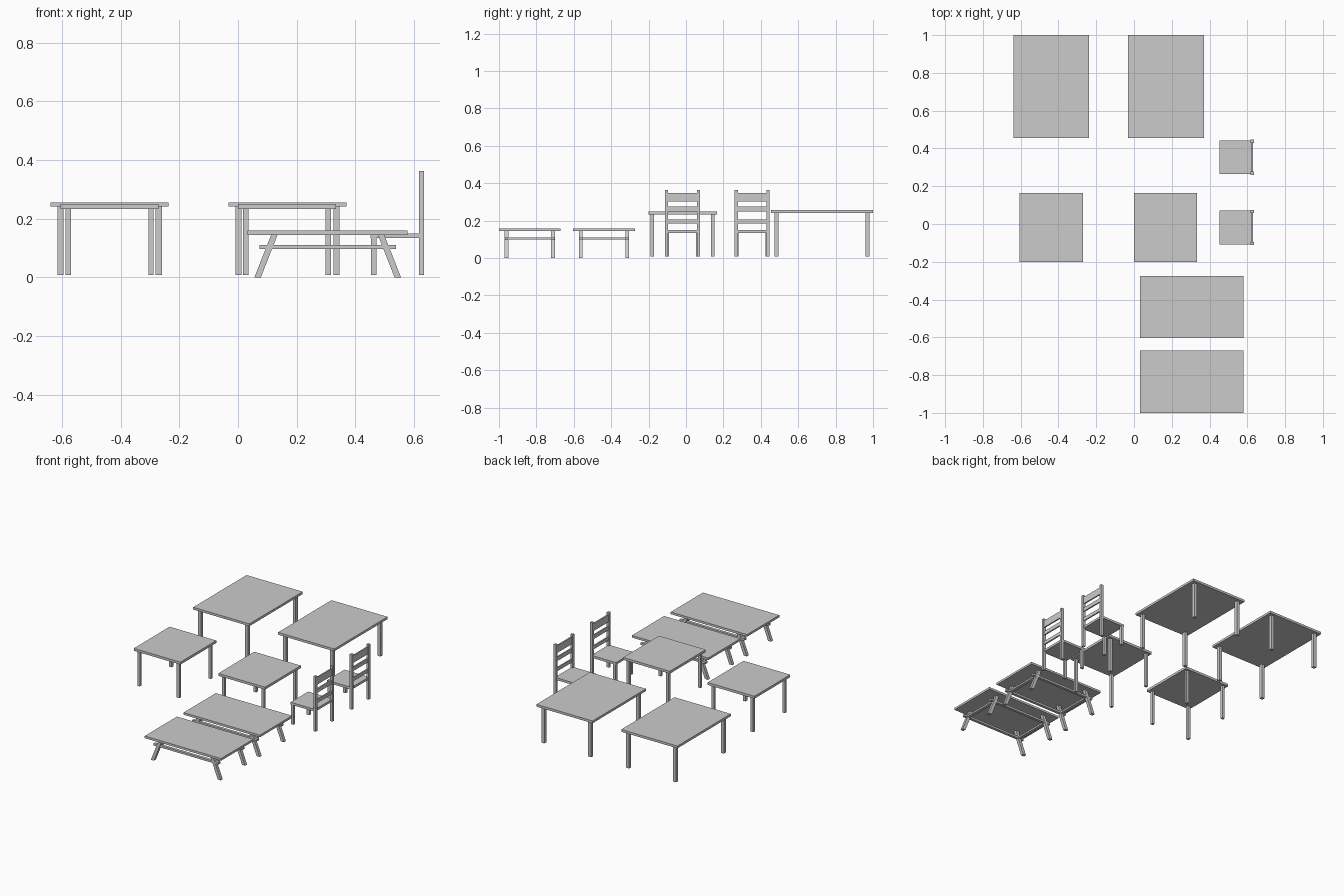
import bpy, bmesh

if "Cube" in bpy.data.objects:
    bpy.data.objects.remove(bpy.data.objects["Cube"])


def hexa(bm, bottom, top, z0, z1):
    """Six-sided solid between two (x0, x1, y0, y1) rectangles."""
    rings = []
    for (x0, x1, y0, y1), z in ((bottom, z0), (top, z1)):
        rings.append([bm.verts.new((x, y, z)) for x, y in
                      ((x0, y0), (x1, y0), (x1, y1), (x0, y1))])
    b, t = rings
    bm.faces.new(b[::-1])
    bm.faces.new(t)
    for i in range(4):
        j = (i + 1) % 4
        bm.faces.new((b[i], b[j], t[j], t[i]))


def make(name, solids):
    """One object from a list of (bottom rect, top rect, z0, z1)."""
    bm = bmesh.new()
    for s in solids:
        hexa(bm, *s)
    me = bpy.data.meshes.new(name)
    bm.to_mesh(me)
    bm.free()
    ob = bpy.data.objects.new(name, me)
    bpy.context.collection.objects.link(ob)
    return ob


def box(x0, x1, y0, y1, z0, z1):
    r = (x0, x1, y0, y1)
    return (r, r, z0, z1)


def straight_table(name, x, y, w, d, z, t, inx, iny, leg):
    # flat top on four square legs
    make(name + "_top", [box(x, x + w, y, y + d, z - t, z)])
    legs = []
    for lx in (x + inx, x + w - inx - leg):
        for ly in (y + iny, y + d - iny - leg):
            legs.append(box(lx, lx + leg, ly, ly + leg, 0.008, z - t))
    make(name + "_legs", legs)


def low_table(name, x, y):
    w, d, leg = 0.546, 0.329, 0.020
    make(name + "_top", [box(x, x + w, y, y + d, 0.145, 0.159)])
    legs, rails = [], []
    near_y = (y + 0.030, y + d - 0.040 - leg + 0.010)
    # splayed legs, with the feet further out than the tops
    for ly in near_y:
        for foot, head in ((x + 0.023, x + 0.080), (x + w - 0.045, x + w - 0.102)):
            legs.append(((foot, foot + 0.022, ly, ly + leg),
                         (head, head + 0.022, ly, ly + leg), 0.0, 0.145))
        # long rails running past the legs
        rails.append(box(x + 0.040, x + w - 0.040, ly + 0.001, ly + leg - 0.001, 0.097, 0.110))
    # cross rails joining the leg pairs
    for cx in (x + 0.062, x + w - 0.082):
        rails.append(box(cx, cx + 0.020, near_y[0] + leg, near_y[1], 0.098, 0.109))
    make(name + "_legs", legs)
    make(name + "_rails", rails)


def chair(name, y):
    x0, x1, d, p = 0.452, 0.634, 0.187, 0.017
    make(name + "_seat", [box(x0, x1 - 0.006, y + 0.004, y + d - 0.004, 0.134, 0.149)])
    sides = (y, y + d - p)
    make(name + "_back_posts", [box(x1 - p, x1, s, s + p, 0.008, 0.363) for s in sides])
    make(name + "_front_legs", [box(x0 + 0.002, x0 + 0.020, s, s + p, 0.008, 0.136)
                                for s in (y + 0.004, y + d - p - 0.004)])
    # three back slats, the top one taller
    make(name + "_slats", [box(x1 - 0.013, x1 - 0.004, y + p, y + d - p, a, b)
                           for a, b in ((0.303, 0.349), (0.250, 0.275), (0.184, 0.206))])


for i, x in enumerate((-0.639, -0.032)):
    straight_table(f"large_table_{i}", x, 0.455, 0.402, 0.545, 0.256, 0.015, 0.023, 0.018, 0.021)
for i, x in enumerate((-0.605, 0.0)):
    straight_table(f"small_table_{i}", x, -0.201, 0.334, 0.366, 0.250, 0.016, 0.017, 0.012, 0.018)
for i, y in enumerate((-1.0, -0.603)):
    low_table(f"low_table_{i}", 0.033, y)
for i, y in enumerate((-0.112, 0.260)):
    chair(f"chair_{i}", y)
